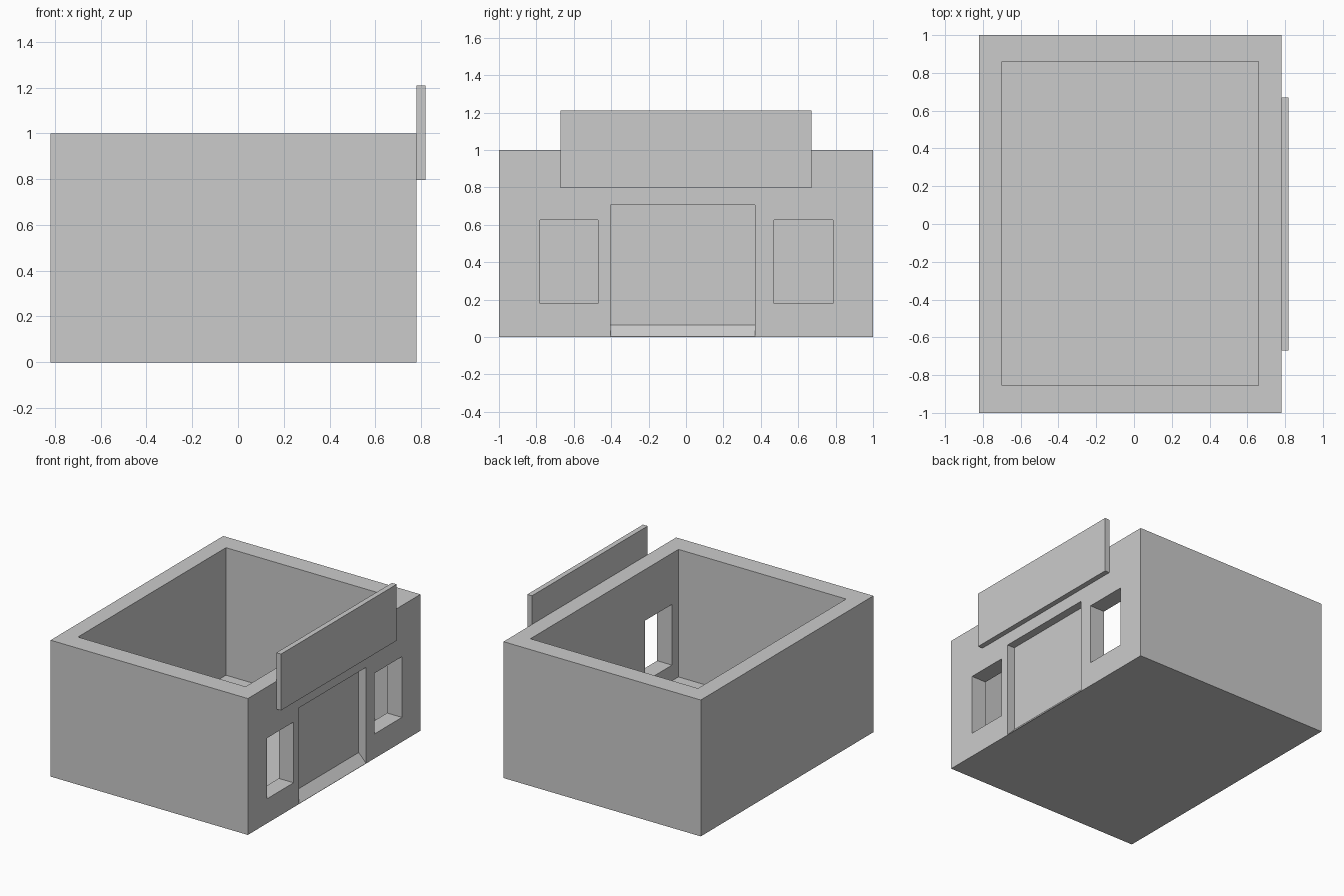
import bpy, bmesh
from mathutils import Vector

if "Cube" in bpy.data.objects:
    bpy.data.objects.remove(bpy.data.objects["Cube"])


def prism(name, profile, y0, y1):
    """Extrude a closed x-z profile from y0 to y1."""
    bm = bmesh.new()
    face = bm.faces.new([bm.verts.new((x, y0, z)) for x, z in profile])
    ext = bmesh.ops.extrude_face_region(bm, geom=[face])
    verts = [g for g in ext["geom"] if isinstance(g, bmesh.types.BMVert)]
    bmesh.ops.translate(bm, verts=verts, vec=Vector((0, y1 - y0, 0)))
    bmesh.ops.recalc_face_normals(bm, faces=bm.faces)
    mesh = bpy.data.meshes.new(name)
    bm.to_mesh(mesh)
    bm.free()
    obj = bpy.data.objects.new(name, mesh)
    bpy.context.collection.objects.link(obj)
    return obj


def box(name, x0, x1, y0, y1, z0, z1):
    return prism(name, [(x0, z0), (x1, z0), (x1, z1), (x0, z1)], y0, y1)


def cut(target, cutter):
    """Subtract the cutter, then delete it."""
    mod = target.modifiers.new("cut", "BOOLEAN")
    mod.operation = "DIFFERENCE"
    mod.solver = "EXACT"
    mod.object = cutter
    cutter.hide_render = True
    bpy.context.view_layer.objects.active = target
    bpy.ops.object.modifier_apply(modifier=mod.name)
    bpy.data.objects.remove(cutter)


# Building shell: open-topped box with a thin floor
walls = box("building_walls", -0.82, 0.78, -1, 1, 0, 1)
cut(walls, box("room_cutter", -0.70, 0.66, -0.855, 0.86, 0.065, 1.2))

# Window openings through the shop-front wall
for y0, y1 in ((-0.78, -0.47), (0.47, 0.785)):
    cut(walls, box("window_cutter", 0.60, 0.90, y0, y1, 0.18, 0.625))

# Shallow door recess with a sloped threshold
cut(walls, prism("door_cutter",
                 [(0.72, 0.065), (0.78, 0.002), (0.90, 0.002),
                  (0.90, 0.705), (0.72, 0.705)], -0.405, 0.37))

# Sign board above the door
box("sign_board", 0.78, 0.818, -0.67, 0.67, 0.797, 1.21)
